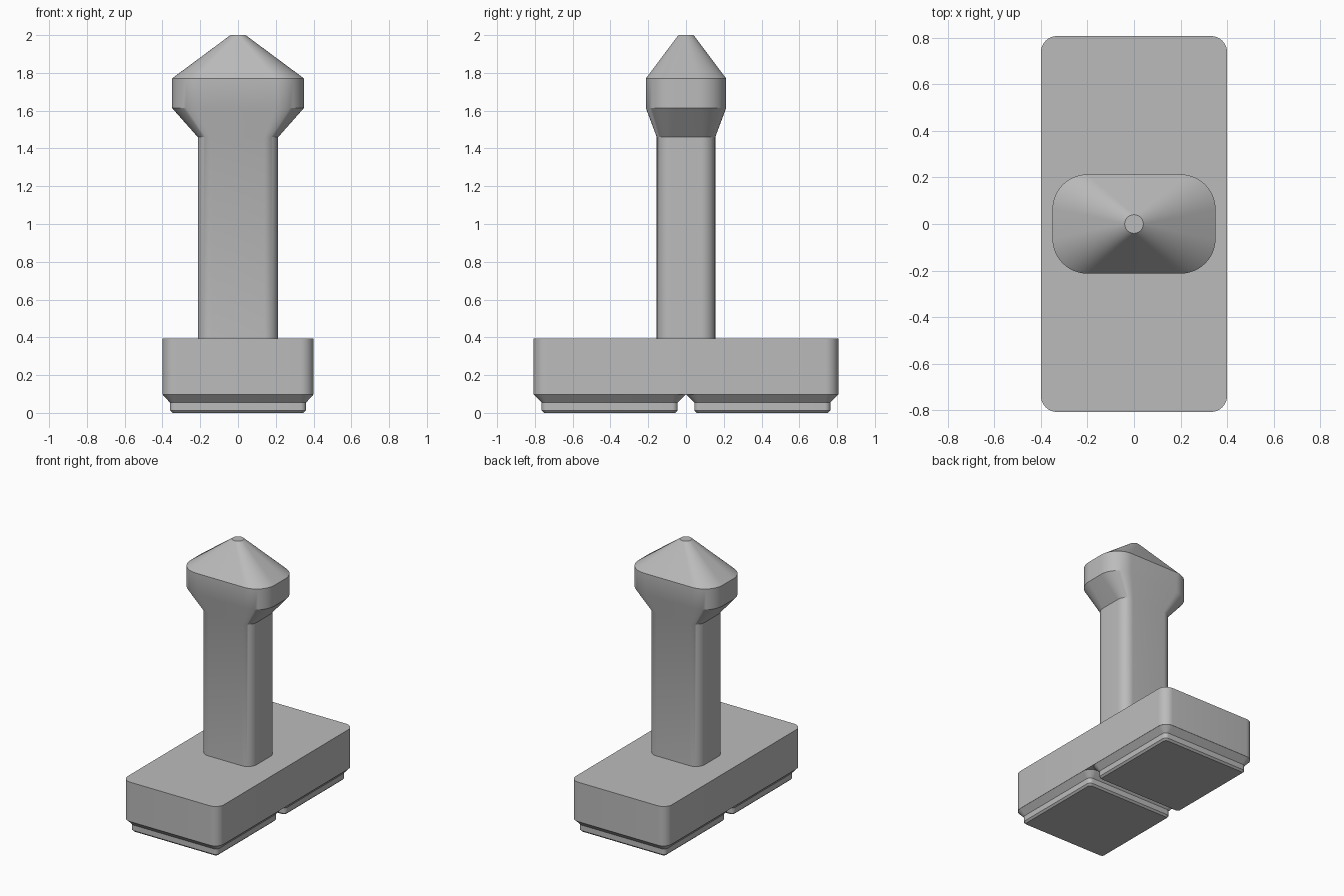
import bpy, bmesh
from math import cos, sin, pi

cube = bpy.data.objects.get("Cube")
if cube:
    bpy.data.objects.remove(cube, do_unlink=True)

grey = bpy.data.materials.new("plain grey")
grey.use_nodes = True
GREY = (0.5, 0.5, 0.5, 1)
grey.diffuse_color = GREY
grey.node_tree.nodes["Principled BSDF"].inputs["Base Color"].default_value = GREY


def rounded_ring(bm, half_x, half_y, radius, z, steps):
    """Ring of vertices around a rounded rectangle."""
    ring = []
    for corner, (sx, sy) in enumerate([(1, 1), (-1, 1), (-1, -1), (1, -1)]):
        for i in range(steps + 1):
            a = (corner + i / steps) * pi / 2
            ring.append(bm.verts.new((sx * (half_x - radius) + radius * cos(a),
                                      sy * (half_y - radius) + radius * sin(a), z)))
    return ring


def loft(name, sections, y=0, steps=8):
    """Closed solid through rounded rectangles (half_x, half_y, radius, z), bottom to top."""
    bm = bmesh.new()
    rings = [rounded_ring(bm, *s, steps) for s in sections]
    for low, high in zip(rings, rings[1:]):
        for i in range(len(low)):
            j = (i + 1) % len(low)
            bm.faces.new((low[i], low[j], high[j], high[i]))
    bm.faces.new(rings[0][::-1])
    bm.faces.new(rings[-1])
    bmesh.ops.remove_doubles(bm, verts=bm.verts, dist=1e-5)
    bmesh.ops.recalc_face_normals(bm, faces=bm.faces)
    mesh = bpy.data.meshes.new(name)
    bm.to_mesh(mesh)
    bm.free()
    mesh.materials.append(grey)
    obj = bpy.data.objects.new(name, mesh)
    obj.location.y = y
    bpy.context.collection.objects.link(obj)
    bpy.ops.object.select_all(action="DESELECT")
    obj.select_set(True)
    bpy.context.view_layer.objects.active = obj
    bpy.ops.object.shade_smooth_by_angle(angle=pi / 6)
    return obj


# Base block
loft("base_block", [(0.4, 0.807, 0.07, 0.097), (0.4, 0.807, 0.07, 0.393)])

# Two stepped feet under the base, with a V groove between them
for name, side in (("front_foot", -1), ("back_foot", 1)):
    loft(name, [(0.347, 0.347, 0.02, 0), (0.36, 0.36, 0.03, 0.013),
                (0.36, 0.36, 0.03, 0.054), (0.4, 0.403, 0.07, 0.098)], side * 0.404)

# Post flaring into a wide head with a blunt pointed cap
loft("post_and_head", [(0.213, 0.155, 0.075, 0.38), (0.213, 0.155, 0.075, 1.46),
                       (0.35, 0.213, 0.15, 1.615), (0.35, 0.213, 0.15, 1.77),
                       (0.04, 0.04, 0.04, 2)], steps=12)
